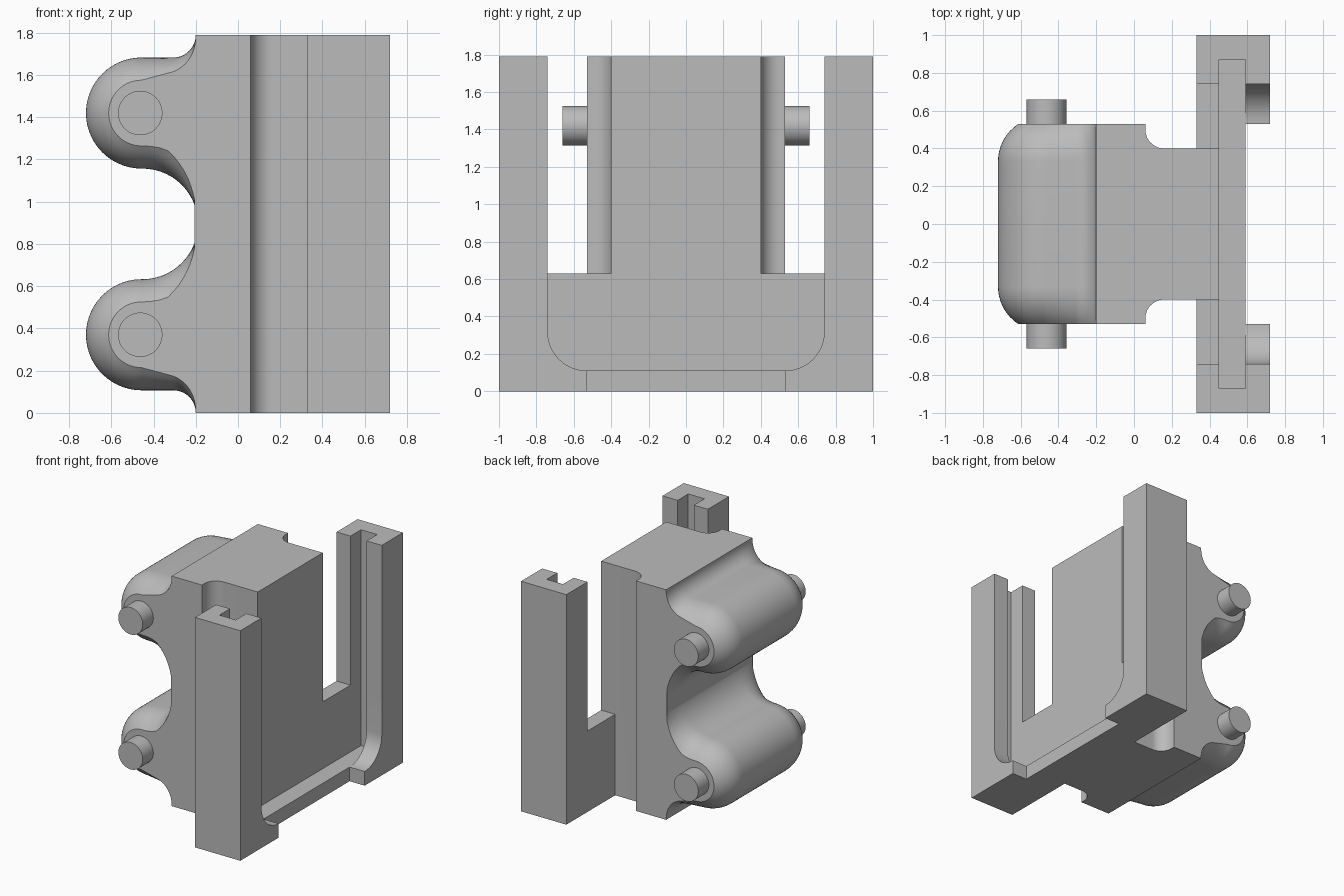
import bpy, bmesh
from math import radians, cos, sin, sqrt
from mathutils import Vector

cube = bpy.data.objects.get("Cube")
if cube:
    bpy.data.objects.remove(cube, do_unlink=True)

HEIGHT = 1.79
grey = bpy.data.materials.new("plain grey")
grey.use_nodes = True
grey.diffuse_color = (0.5, 0.5, 0.5, 1)
grey.node_tree.nodes["Principled BSDF"].inputs["Base Color"].default_value = (0.5, 0.5, 0.5, 1)


def finish(bm, name):
    bmesh.ops.recalc_face_normals(bm, faces=bm.faces)
    mesh = bpy.data.meshes.new(name)
    bm.to_mesh(mesh)
    bm.free()
    mesh.materials.append(grey)
    obj = bpy.data.objects.new(name, mesh)
    bpy.context.collection.objects.link(obj)
    return obj


def prism(name, points, low, high, axis):
    """Extrude a profile: along z from (x, y) points, along x from (y, z) points."""
    bm = bmesh.new()
    place = (lambda p: (p[0], p[1], low)) if axis == "z" else (lambda p: (low, p[0], p[1]))
    face = bm.faces.new([bm.verts.new(place(p)) for p in points])
    moved = bmesh.ops.extrude_face_region(bm, geom=[face])["geom"]
    step = Vector((0, 0, high - low)) if axis == "z" else Vector((high - low, 0, 0))
    bmesh.ops.translate(bm, vec=step, verts=[v for v in moved if isinstance(v, bmesh.types.BMVert)])
    return finish(bm, name)


def box(name, x0, x1, y0, y1, z0, z1):
    return prism(name, [(x0, y0), (x1, y0), (x1, y1), (x0, y1)], z0, z1, "z")


def arc(cx, cy, r, start, end, steps=12):
    angles = [radians(start + (end - start) * i / steps) for i in range(steps + 1)]
    return [(cx + r * cos(a), cy + r * sin(a)) for a in angles]


def mirrored(points):
    """Complete a half profile across the second or first coordinate's zero."""
    return points + [(-y, z) for y, z in reversed(points)]


def combine(target, other, operation):
    mod = target.modifiers.new("combine", "BOOLEAN")
    mod.object, mod.operation, mod.solver = other, operation, "EXACT"
    other.hide_render = True
    with bpy.context.temp_override(object=target, active_object=target, selected_objects=[target]):
        bpy.ops.object.modifier_apply(modifier=mod.name)
    bpy.data.objects.remove(other, do_unlink=True)


def smooth(obj, angle):
    bpy.ops.object.select_all(action="DESELECT")
    obj.select_set(True)
    bpy.context.view_layer.objects.active = obj
    bpy.ops.object.shade_smooth_by_angle(angle=radians(angle))


# Holder frame with its rear opening
frame = box("holder_body", 0.33, 0.72, -1, 1, 0, HEIGHT)
combine(frame, box("opening", 0.2, 0.9, -0.74, 0.74, 0.63, 2), "DIFFERENCE")

# Central block with a rounded waist
side = [(-0.2, 0.53), (0.06, 0.53)] + arc(0.16, 0.5, 0.1, 180, 270) + [(0.5, 0.4)]
block = side + [(x, -y) for x, y in reversed(side)]
combine(frame, prism("block", block, 0, HEIGHT, "z"), "UNION")

# Panel slot, round-cornered window in the lip, and gap in the bottom lip
combine(frame, box("slot", 0.45, 0.59, -0.87, 0.87, 0.11, 2), "DIFFERENCE")
window = mirrored([(0.74, 2)] + arc(0.53, 0.32, 0.21, 0, -90))
combine(frame, prism("window", window, 0.55, 0.9, "x"), "DIFFERENCE")
combine(frame, box("gap", 0.59, 0.9, -0.53, 0.53, -0.2, 0.2), "DIFFERENCE")
smooth(frame, 30)

# Two lobes flowing into the block: (centre x, centre z, radius, start, end, convex)
LOBE_X, LOBE_Z, LOBE_R = -0.457, (0.37, 1.42), 0.263
OUTLINE = [
    (-0.307, 0, 0.107, 0, 90, False),
    (LOBE_X, LOBE_Z[0], LOBE_R, 270, 90, True),
    (LOBE_X + 0.005, 0.895, 0.262, -90, 90, False),
    (LOBE_X, LOBE_Z[1], LOBE_R, 270, 90, True),
    (-0.307, HEIGHT, 0.107, -90, 0, False),
]


def section(inset):
    points = []
    for cx, cz, r, start, end, convex in OUTLINE:
        for x, z in arc(cx, cz, r, start, end, 28 if abs(end - start) > 90 else 12):
            fade = min(1, max(0, (-0.2 - x) / 0.17))
            scale = (r + (-inset if convex else inset) * fade) / r
            points.append((cx + (x - cx) * scale, cz + (z - cz) * scale))
    return points


ROUND, FLAT_Y, END_Y = 0.24, 0.33, 0.53
half = [(FLAT_Y + (END_Y - FLAT_Y) * i / 10) for i in range(11)]
bm = bmesh.new()
rings = []
for y in [-v for v in reversed(half)] + half:
    inset = ROUND - sqrt(ROUND ** 2 - (abs(y) - FLAT_Y) ** 2)
    rings.append([bm.verts.new((x, y, z)) for x, z in section(inset)])
for a, b in zip(rings, rings[1:]):
    for i in range(len(a) - 1):
        bm.faces.new((a[i], a[i + 1], b[i + 1], b[i]))
bm.faces.new(rings[0])
bm.faces.new(rings[-1])
bmesh.ops.remove_doubles(bm, verts=bm.verts, dist=0.0005)
smooth(finish(bm, "rounded_lobes"), 30)

# Pivot pins at both ends of each lobe
for level, z in zip(("lower", "upper"), LOBE_Z):
    for name, direction in (("front", -1), ("back", 1)):
        bpy.ops.mesh.primitive_cylinder_add(
            vertices=48, radius=0.105, depth=0.16,
            location=(LOBE_X - 0.006, direction * 0.58, z), rotation=(radians(90), 0, 0))
        pin = bpy.context.object
        pin.name = f"{level}_{name}_pin"
        pin.data.materials.append(grey)
        smooth(pin, 30)
